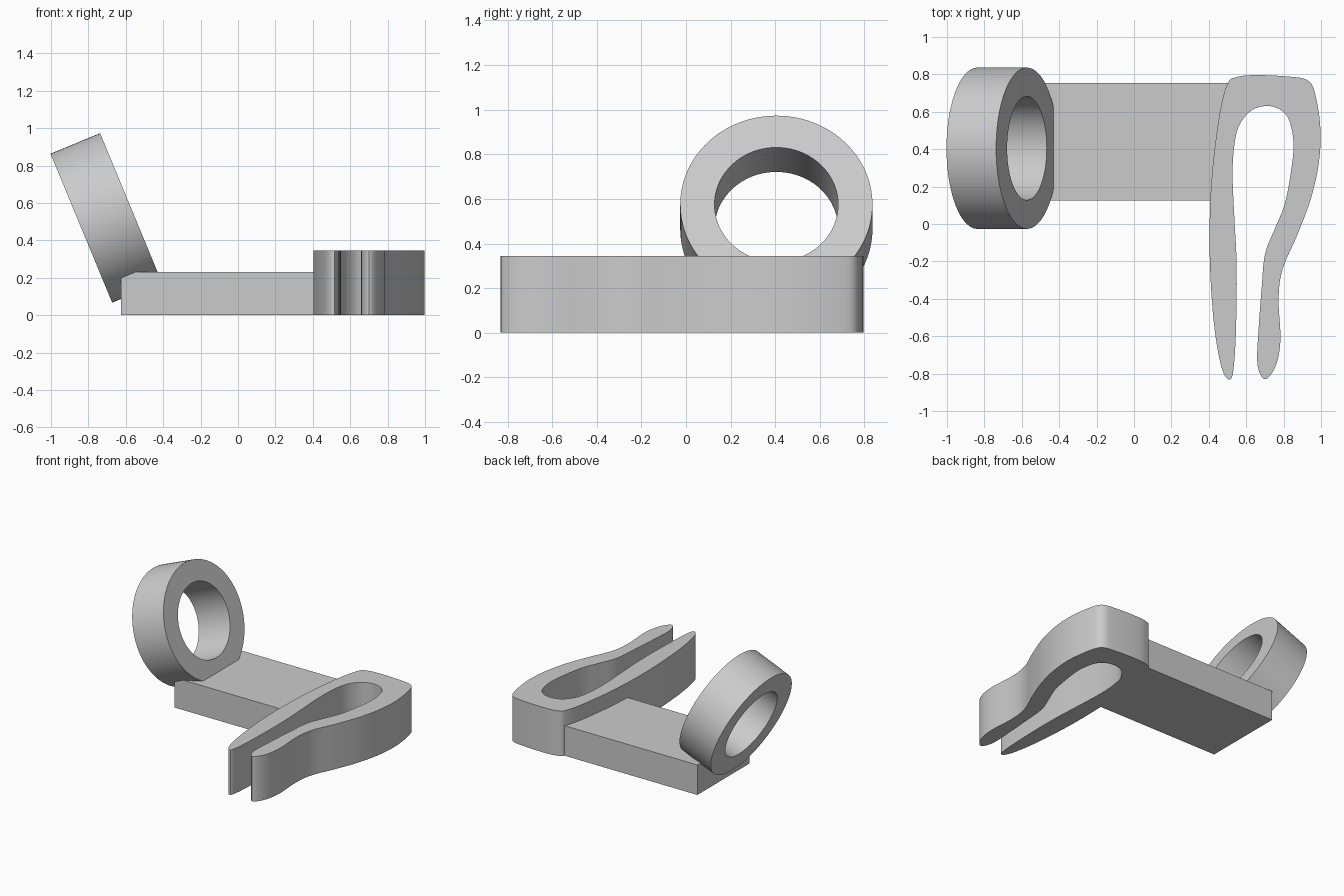
import bpy, bmesh, math
from mathutils import Vector, Matrix

cube = bpy.data.objects.get("Cube")
if cube:
    bpy.data.objects.remove(cube, do_unlink=True)

# Single grey plastic
grey = bpy.data.materials.new("grey_plastic")
grey.use_nodes = True
colour = (0.6, 0.6, 0.6, 1)
grey.diffuse_color = colour
grey.node_tree.nodes["Principled BSDF"].inputs["Base Color"].default_value = colour


def add_part(name, bm):
    """Turn a bmesh into a named, coloured object with smooth curved walls."""
    bmesh.ops.recalc_face_normals(bm, faces=bm.faces)
    mesh = bpy.data.meshes.new(name)
    bm.to_mesh(mesh)
    bm.free()
    mesh.materials.append(grey)
    part = bpy.data.objects.new(name, mesh)
    bpy.context.collection.objects.link(part)
    bpy.ops.object.select_all(action="DESELECT")
    part.select_set(True)
    bpy.context.view_layer.objects.active = part
    bpy.ops.object.shade_smooth_by_angle(angle=math.radians(35))
    return part


def extrude_outline(name, outline, height):
    """Raise a closed flat outline from the ground to the given height."""
    bm = bmesh.new()
    base = bm.faces.new([bm.verts.new((x, y, 0)) for x, y in outline])
    raised = bmesh.ops.extrude_face_region(bm, geom=[base], use_keep_orig=True)
    top = [v for v in raised["geom"] if isinstance(v, bmesh.types.BMVert)]
    bmesh.ops.translate(bm, verts=top, vec=(0, 0, height))
    return add_part(name, bm)


def smooth_loop(points, steps):
    """Closed Catmull-Rom curve through the points."""
    pts = [Vector(p) for p in points]
    curve = []
    for i in range(len(pts)):
        a, b, c, d = (pts[(i + k) % len(pts)] for k in (-1, 0, 1, 2))
        for s in range(steps):
            t = s / steps
            curve.append(b + (c - a) * t / 2
                         + (a - b * 2.5 + c * 2 - d / 2) * t ** 2
                         + (b * 1.5 - a / 2 - c * 1.5 + d / 2) * t ** 3)
    return curve


def tube(name, outer, inner, length, matrix, segments):
    """Ring made by spinning a rectangular section around z, then placed."""
    bm = bmesh.new()
    half = length / 2
    section = [(inner, -half), (outer, -half), (outer, half), (inner, half)]
    loops = []
    for i in range(segments):
        a = math.tau * i / segments
        loops.append([bm.verts.new((r * math.cos(a), r * math.sin(a), z))
                      for r, z in section])
    for i, here in enumerate(loops):
        after = loops[(i + 1) % segments]
        for k in range(len(section)):
            n = (k + 1) % len(section)
            bm.faces.new((here[k], after[k], after[n], here[n]))
    bm.transform(matrix)
    return add_part(name, bm)


# Spring clip: outside of the straight jaw, back, curved jaw, then inner slot
clip_outline = [
    (.516, -.83), (.468, -.767), (.425, -.51), (.404, -.13), (.415, .24),
    (.457, .585), (.5, .75), (.548, .785), (.65, .796), (.83, .788),
    (.93, .767), (.97, .69), (.997, .505), (.987, .32), (.944, .13),
    (.874, -.056), (.794, -.243), (.773, -.4), (.783, -.62), (.757, -.76),
    (.7, -.83), (.66, -.75), (.666, -.564), (.682, -.35), (.7, -.163),
    (.751, -.03), (.805, .104), (.837, .265), (.853, .425), (.83, .553),
    (.78, .612), (.71, .631), (.628, .607), (.564, .53), (.537, .425),
    (.527, .265), (.537, .024), (.548, -.19), (.548, -.457), (.537, -.725),
]
extrude_outline("spring_clip", smooth_loop(clip_outline, 6), 0.345)

# Flat arm between the clip and the ring
left, right, front, back = -0.625, 0.51, 0.125, 0.755
extrude_outline("flat_arm",
                [(left, front), (right, front), (right, back), (left, back)], 0.23)

# Tilted holder ring sunk into the end of the arm
tilt = Matrix.Rotation(math.radians(67.5), 4, "Y")
place = Matrix.Translation((-0.705, 0.405, 0.52)) @ tilt
tube("holder_ring", 0.431, 0.277, 0.287, place, 96)
